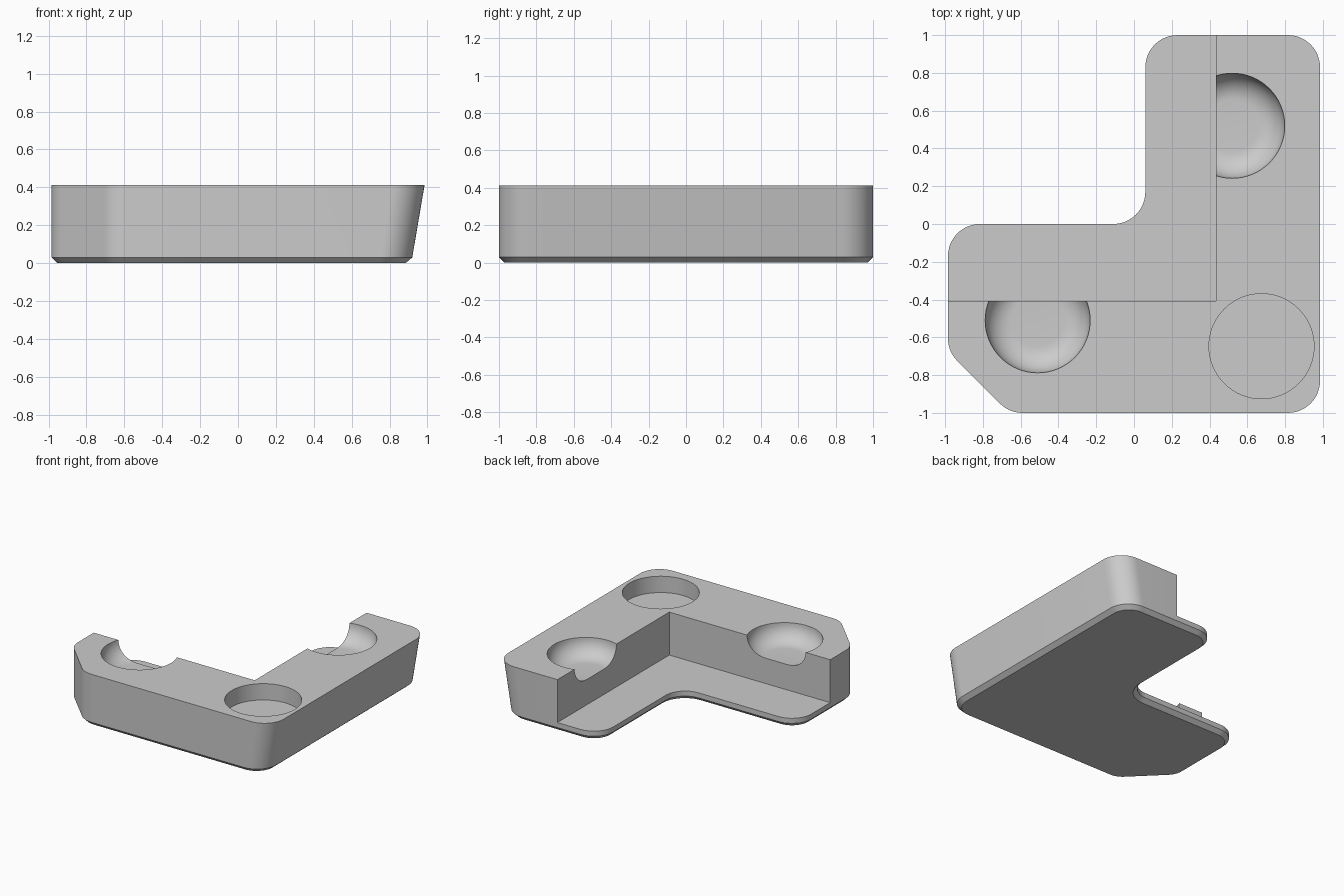
import bpy, bmesh, math
from mathutils import Vector

if "Cube" in bpy.data.objects:
    bpy.data.objects.remove(bpy.data.objects["Cube"])

HEIGHT, PLATE, CHAMFER = 0.412, 0.07, 0.03
SLOPE = 0.065 / (HEIGHT - CHAMFER)      # lean of the right-hand wall
ROUND = 0.17

grey = bpy.data.materials.new("plain grey")
grey.diffuse_color = (0.6, 0.6, 0.6, 1)
grey.use_nodes = True
grey.node_tree.nodes["Principled BSDF"].inputs["Base Color"].default_value = grey.diffuse_color


def make_object(name, bm):
    bmesh.ops.recalc_face_normals(bm, faces=bm.faces[:])
    mesh = bpy.data.meshes.new(name)
    bm.to_mesh(mesh)
    bm.free()
    mesh.materials.append(grey)
    ob = bpy.data.objects.new(name, mesh)
    bpy.context.scene.collection.objects.link(ob)
    return ob


def skin(bm, rings):
    """Closed solid through rings of equal length, capped at both ends."""
    rings = [[bm.verts.new(co) for co in ring] for ring in rings]
    for a, b in zip(rings, rings[1:]):
        for k in range(len(a)):
            j = (k + 1) % len(a)
            bm.faces.new((a[k], a[j], b[j], b[k]))
    bm.faces.new(rings[0][::-1])
    bm.faces.new(rings[-1])


def rounded_outline(corners, radius, steps=12):
    """Counter-clockwise rounded polygon as (point, outward normal) pairs."""
    out = []
    for i in range(len(corners)):
        p, c, n = (Vector(corners[(i + s) % len(corners)]) for s in (-1, 0, 1))
        d1, d2 = (c - p).normalized(), (n - c).normalized()
        turn = math.atan2(d1.x * d2.y - d1.y * d2.x, d1.dot(d2))
        side = 1 if turn > 0 else -1
        normal = Vector((d1.y, -d1.x))
        centre = c - d1 * (radius * math.tan(abs(turn) / 2)) - normal * (radius * side)
        for k in range(steps + 1):
            a = turn * k / steps
            nk = Vector((normal.x * math.cos(a) - normal.y * math.sin(a),
                         normal.x * math.sin(a) + normal.y * math.cos(a)))
            out.append((centre + nk * (radius * side), nk))
    return out


def lathe(name, profile, x, y, segments=64):
    """Turned solid from (radius, height) pairs, bottom to top."""
    bm = bmesh.new()
    skin(bm, [[(x + r * math.cos(math.tau * k / segments),
                y + r * math.sin(math.tau * k / segments), z)
               for k in range(segments)] for r, z in profile])
    return make_object(name, bm)


# L-shaped body with rounded corners, clipped front-left corner, bottom chamfer
# and a leaning right-hand wall
corners = [(-0.66, -1), (0.985, -1), (0.985, 1), (0.06, 1),
           (0.06, 0), (-0.985, 0), (-0.985, -0.675)]
outline = rounded_outline(corners, ROUND)
levels = []
for z, inset in ((0, CHAMFER), (CHAMFER, 0), (HEIGHT, 0)):
    ring = []
    for p, n in outline:
        q = p - n * inset
        lean = SLOPE * (HEIGHT - z) if p.x > 0.7 else 0
        ring.append((q.x - lean, q.y, z))
    levels.append(ring)
bm = bmesh.new()
skin(bm, levels)
body = make_object("corner_bracket", bm)

# Step that leaves the thin inner ledge
bm = bmesh.new()
skin(bm, [[(-1.5, -0.408, z), (0.433, -0.408, z), (0.433, 1.5, z), (-1.5, 1.5, z)]
          for z in (PLATE, 0.8)])
cutters = [make_object("ledge_cutter", bm)]

# Flat round pocket at the corner
R = 0.278
cutters.append(lathe("flat_pocket_cutter",
                     [(R, HEIGHT - 0.13), (R, 0.8)], 0.675, -0.647))

# Dished pockets with a rounded floor edge on both arms
F = 0.14
dish = [(R - F + F * math.sin(math.pi / 24 * k), HEIGHT - F * math.cos(math.pi / 24 * k))
        for k in range(13)] + [(R, 0.8)]
for x, y in ((0.52, 0.52), (-0.51, -0.51)):
    cutters.append(lathe("dish_pocket_cutter", dish, x, y))

for cutter in cutters:
    cutter.hide_render = True
    mod = body.modifiers.new("cut", 'BOOLEAN')
    mod.operation = 'DIFFERENCE'
    mod.solver = 'EXACT'
    mod.object = cutter

# Bake the cuts
bpy.context.view_layer.update()
depsgraph = bpy.context.evaluated_depsgraph_get()
baked = bpy.data.meshes.new_from_object(body.evaluated_get(depsgraph))
body.modifiers.clear()
body.data = baked

# Smooth the rounds, keep real edges sharp
bm = bmesh.new()
bm.from_mesh(baked)
for f in bm.faces:
    f.smooth = True
for e in bm.edges:
    e.smooth = len(e.link_faces) == 2 and e.calc_face_angle(0) < math.radians(30)
bm.to_mesh(baked)
bm.free()
